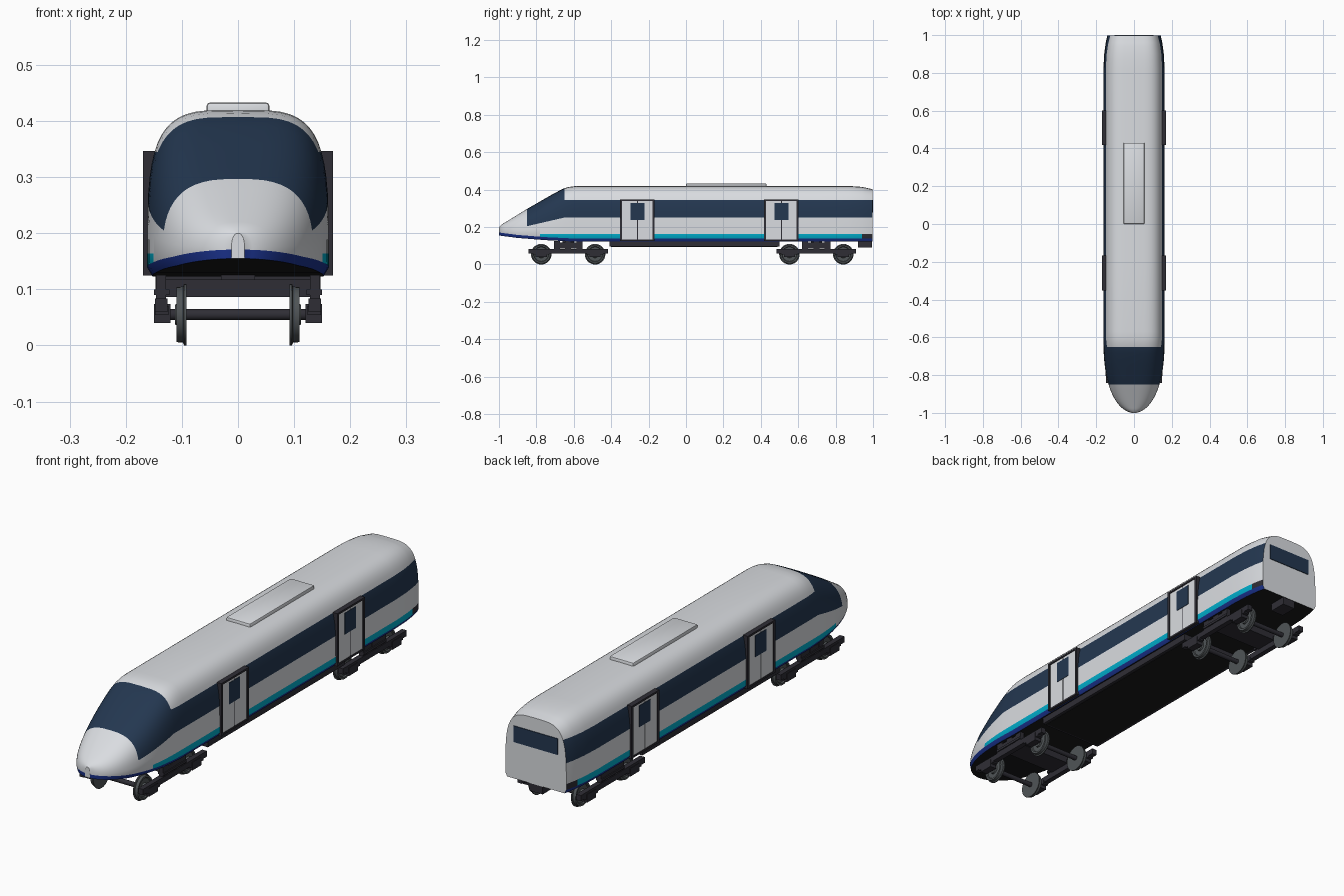
import bpy, bmesh, math
from mathutils import Vector

if "Cube" in bpy.data.objects:
    bpy.data.objects.remove(bpy.data.objects["Cube"], do_unlink=True)


def material(name, r, g, b):
    m = bpy.data.materials.new(name)
    m.use_nodes = True
    m.diffuse_color = (r, g, b, 1)
    node = m.node_tree.nodes["Principled BSDF"]
    node.inputs["Base Color"].default_value = (r, g, b, 1)
    node.inputs["Roughness"].default_value = 0.6
    return m


WHITE = material("white paint", 0.70, 0.72, 0.75)
NAVY = material("navy glass", 0.017, 0.038, 0.08)
CYAN = material("cyan stripe", 0.0, 0.42, 0.6)
BLUE = material("blue stripe", 0.01, 0.03, 0.25)
BLACK = material("underside black", 0.01, 0.01, 0.011)
DARK = material("dark chassis", 0.028, 0.027, 0.036)
STEEL = material("wheel steel", 0.08, 0.09, 0.095)


def finish(bm, name, mats, smooth=True):
    bmesh.ops.recalc_face_normals(bm, faces=bm.faces)
    me = bpy.data.meshes.new(name)
    bm.to_mesh(me)
    bm.free()
    for m in mats:
        me.materials.append(m)
    ob = bpy.data.objects.new(name, me)
    bpy.context.collection.objects.link(ob)
    if smooth:
        bpy.ops.object.select_all(action="DESELECT")
        ob.select_set(True)
        bpy.context.view_layer.objects.active = ob
        bpy.ops.object.shade_smooth_by_angle(angle=math.radians(35))
    return ob


def box(name, mat, x, y, z, bevel=0):
    """Box given by (min, max) on each axis."""
    bm = bmesh.new()
    bmesh.ops.create_cube(bm, size=1)
    for v in bm.verts:
        v.co = Vector([(a + b) / 2 + c * (b - a) for (a, b), c in zip((x, y, z), v.co)])
    if bevel:
        bmesh.ops.bevel(bm, geom=bm.edges[:], offset=bevel, segments=2, affect="EDGES", profile=0.5)
    return finish(bm, name, [mat], bevel > 0)


def side_box(name, mat, side, x, y, z):
    return box(name, mat, sorted((side * x[0], side * x[1])), y, z)


def lathe_x(name, mat, profile, x, y, z, side=1, segments=28):
    """Turned part about the x axis; profile is (x offset, radius)."""
    bm = bmesh.new()
    rings = []
    for dx, r in profile:
        angles = [2 * math.pi * i / segments for i in range(segments)]
        rings.append([bm.verts.new((side * (x + dx), y + r * math.cos(a), z + r * math.sin(a))) for a in angles])
    for a, b in zip(rings, rings[1:]):
        for i in range(segments):
            k = (i + 1) % segments
            bm.faces.new((a[i], a[k], b[k], b[i]))
    bm.faces.new(rings[0])
    bm.faces.new(rings[-1])
    return finish(bm, name, [mat])


def curve(points, y):
    """Smooth-ish interpolation through (y, value) points."""
    for (y0, a), (y1, b) in zip(points, points[1:]):
        if y <= y1:
            return a + (b - a) * (y - y0) / (y1 - y0)
    return points[-1][1]


# Body shell lofted along its length
TOP = [(-1, 0.20), (-0.985, 0.214), (-0.85, 0.297), (-0.72, 0.372), (-0.66, 0.404), (-0.62, 0.417),
       (-0.57, 0.42), (0.87, 0.42), (0.94, 0.415), (1, 0.402)]
BOTTOM = [(-1, 0.155), (-0.9, 0.142), (-0.75, 0.13), (-0.6, 0.123), (1, 0.123)]
ROUND = [(-1, 2.3), (-0.85, 2.9), (-0.6, 4), (1, 4)]
REAR = [(0.82, 0.162), (0.9, 0.158), (0.96, 0.15), (1, 0.141)]
NOSE_START, END, STEPS = -0.6, 0.997, 14


def section(y):
    top, low, n = curve(TOP, y), curve(BOTTOM, y), curve(ROUND, y)
    t = max(0, (NOSE_START - y) / 0.4)
    w = max(0.012, 0.162 * math.sqrt(max(0, 1 - t ** 2.5)))
    if y > 0.82:
        w = curve(REAR, y)
    base = low + 0.016
    half = [(w * 0.94, low)]
    for i in range(STEPS + 1):
        a = math.pi / 2 * i / STEPS
        half.append((w * max(0, math.cos(a)) ** (2 / n), base + (top - base) * math.sin(a) ** (2 / n)))
    half[-1] = (0, top)
    return half + [(-x, z) for x, z in reversed(half[:-1])]


stations = [NOSE_START - 0.4 * math.cos(math.pi / 2 * i / 22) for i in range(23)]
stations += [-0.57, -0.2, 0.2, 0.6, 0.82, 0.87, 0.9, 0.94, 0.96, 0.98, END]
bm = bmesh.new()
rings = [[bm.verts.new((x, y, z)) for x, z in section(y)] for y in stations]
count = len(rings[0])
for a, b in zip(rings, rings[1:]):
    for i in range(count):
        k = (i + 1) % count
        f = bm.faces.new((a[i], a[k], b[k], b[i]))
        f.material_index = 4 if k == 0 else 3 if i in (0, count - 2) else 0
bm.faces.new(rings[0])
bm.faces.new(rings[-1])


def cut(co, normal, ymin=-2, ymax=2):
    faces = [f for f in bm.faces if ymin < f.calc_center_median().y < ymax]
    geom = faces + list({e for f in faces for e in f.edges}) + list({v for f in faces for v in f.verts})
    bmesh.ops.bisect_plane(bm, geom=geom, plane_co=co, plane_no=normal, dist=1e-5)


# Paint boundaries cut into the shell
for y in (-0.85, -0.65, -0.78, 0.94):
    cut((0, y, 0), (0, 1, 0))
cut((0, -0.85, 0.205), (0, -0.23, 1), -0.85, -0.65)
for z in (0.251, 0.345):
    cut((0, 0, z), (0, 0, 1), -0.65, 0.99)
cut((0, 0, 0.164), (0, 0, 1), -0.78, 0.99)
for f in bm.faces:
    c = f.calc_center_median()
    if f.material_index or c.y > END - 0.001:
        continue
    if -0.85 < c.y < -0.65 and c.z > 0.205 + 0.23 * (c.y + 0.85):
        f.material_index = 1
    elif c.y > -0.65 and 0.251 < c.z < 0.345:
        f.material_index = 1
    elif c.y > -0.78 and c.z < 0.164:
        f.material_index = 5 if c.y > 0.94 else 2
finish(bm, "body_shell", [WHITE, NAVY, CYAN, BLUE, BLACK, DARK])

box("rear_window", NAVY, (-0.102, 0.102), (0.993, 1.0), (0.277, 0.345))
box("roof_unit", WHITE, (-0.056, 0.056), (0.0, 0.43), (0.40, 0.433), 0.006)
box("underframe", DARK, (-0.147, 0.147), (-0.41, 0.5), (0.096, 0.128))
box("underframe_belly", BLACK, (-0.135, 0.135), (-0.4, 0.49), (0.094, 0.1))
box("rear_coupler", DARK, (-0.03, 0.03), (0.92, 0.995), (0.09, 0.126))

# Sliding doors on both sides
for side in (1, -1):
    for y in (-0.26, 0.51):
        for e in (-1, 1):
            a, b = sorted((y + e * 0.081, y + e * 0.092))
            side_box("door_post", DARK, side, (0.14, 0.169), (a, b), (0.125, 0.347))
            a, b = sorted((y + e * 0.0025, y + e * 0.081))
            side_box("door_leaf", WHITE, side, (0.14, 0.165), (a, b), (0.132, 0.34))
        side_box("door_seam", DARK, side, (0.14, 0.1635), (y - 0.003, y + 0.003), (0.132, 0.34))
        side_box("door_header", DARK, side, (0.14, 0.169), (y - 0.081, y + 0.081), (0.339, 0.347))
        side_box("door_sill", DARK, side, (0.14, 0.167), (y - 0.081, y + 0.081), (0.125, 0.133))
        side_box("door_window", NAVY, side, (0.16, 0.1665), (y - 0.037, y + 0.037), (0.238, 0.328))

# Two bogies, each with two axles
WHEEL = [(0, 0.055), (0.004, 0.055), (0.006, 0.05), (0.018, 0.049), (0.018, 0.041),
         (0.013, 0.038), (0.013, 0.02), (0.02, 0.018)]
for y in (-0.63, 0.697):
    box("bogie_bolster", DARK, (-0.145, 0.145), (y - 0.05, y + 0.05), (0.086, 0.118))
    box("bogie_pivot", DARK, (-0.03, 0.03), (y - 0.03, y + 0.03), (0.11, 0.126))
    for side in (1, -1):
        side_box("bogie_frame", DARK, side, (0.126, 0.148), (y - 0.212, y + 0.212), (0.06, 0.084))
        for dy in (-0.06, 0, 0.06):
            side_box("bogie_spring", DARK, side, (0.128, 0.146), (y + dy - 0.016, y + dy + 0.016), (0.08, 0.126))
        side_box("spring_rail", DARK, side, (0.122, 0.15), (y - 0.075, y + 0.075), (0.09, 0.1))
    for axle in (y - 0.144, y + 0.144):
        lathe_x("axle", DARK, [(-0.122, 0.01), (0.122, 0.01)], 0, axle, 0.055, 1, 14)
        for side in (1, -1):
            lathe_x("wheel", STEEL, WHEEL, 0.092, axle, 0.055, side)
            side_box("axle_box", DARK, side, (0.12, 0.15), (axle - 0.03, axle + 0.03), (0.04, 0.074))
            side_box("axle_box_cap", DARK, side, (0.124, 0.148), (axle - 0.045, axle + 0.045), (0.054, 0.07))
